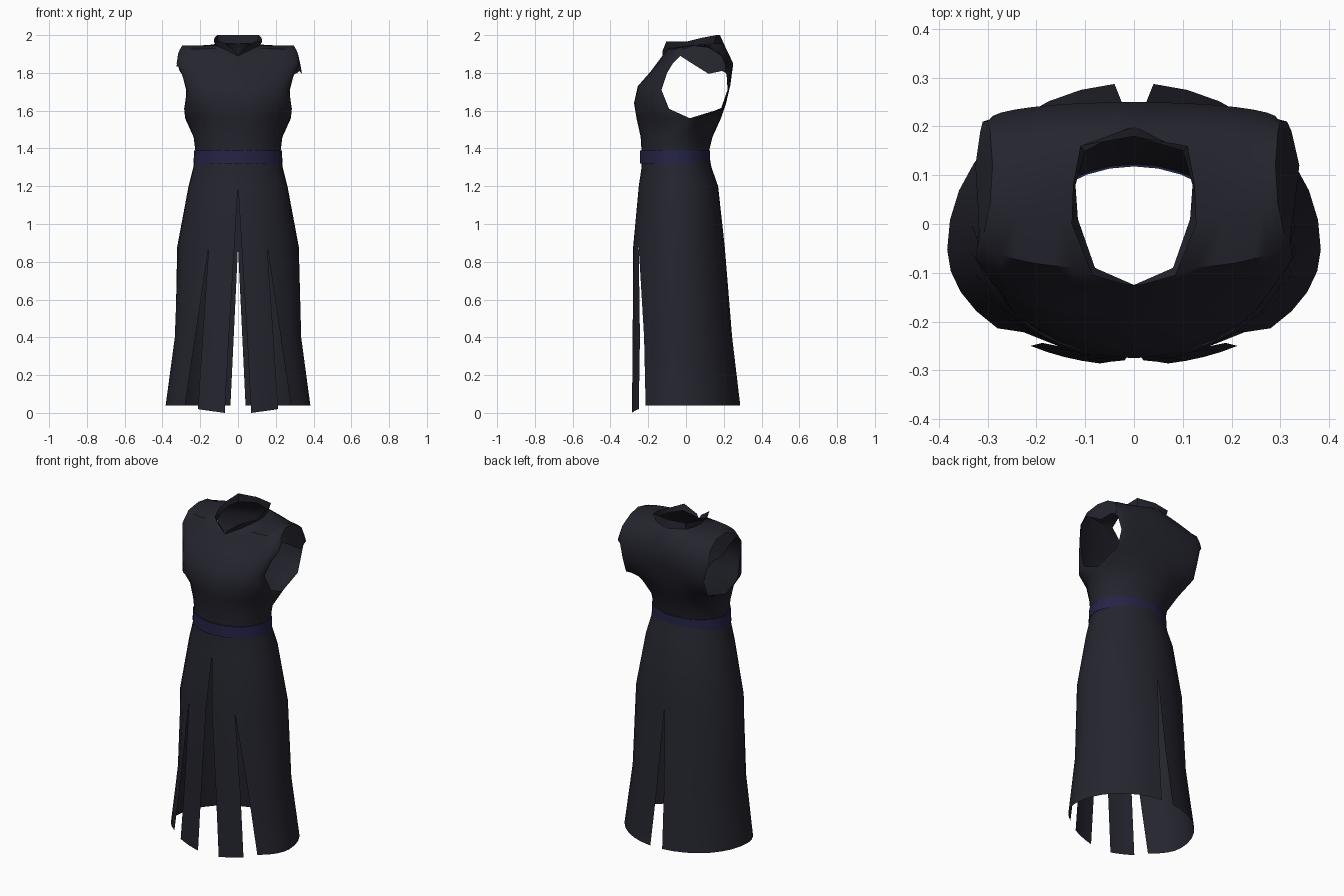
import bpy, bmesh
from math import sin, cos, asin, pi

cube = bpy.data.objects.get("Cube")
if cube:
    bpy.data.objects.remove(cube)


def material(name, rgb):
    m = bpy.data.materials.new(name)
    m.use_nodes = True
    m.diffuse_color = (*rgb, 1)
    m.node_tree.nodes["Principled BSDF"].inputs["Base Color"].default_value = (*rgb, 1)
    return m


CLOTH = material("dark navy cloth", (0.018, 0.018, 0.028))
SASH = material("indigo sash", (0.018, 0.017, 0.062))


def lerp(a, b, t):
    return a + (b - a) * t


def build(name, grids, mat, mirror=True, flip=False):
    """Skin grids of points, mirror them across x and weld the seams."""
    bm = bmesh.new()
    for side in ((1, -1) if mirror else (1,)):
        for grid in grids:
            rows = [[bm.verts.new((x * side, y, z)) for x, y, z in r] for r in grid]
            for r, s in zip(rows, rows[1:]):
                for i in range(len(r) - 1):
                    quad = [r[i], r[i + 1], s[i + 1], s[i]]
                    bm.faces.new(quad if (side > 0) != flip else quad[::-1])
    bmesh.ops.remove_doubles(bm, verts=bm.verts, dist=0.0005)
    me = bpy.data.meshes.new(name)
    bm.to_mesh(me)
    bm.free()
    me.materials.append(mat)
    ob = bpy.data.objects.new(name, me)
    bpy.context.collection.objects.link(ob)
    bpy.ops.object.select_all(action='DESELECT')
    ob.select_set(True)
    bpy.context.view_layer.objects.active = ob
    bpy.ops.object.shade_smooth_by_angle(angle=0.8)
    return ob


# Skirt: elliptical rings (height, half width, front y, back y, middle y)
RINGS = [(1.38, .225, -.235, .12, -.05), (1.3, .237, -.235, .135, -.05),
         (1.2, .262, -.25, .17, -.045), (.88, .322, -.28, .205, -.04),
         (.4, .335, -.285, .245, -.045), (.04, .383, -.29, .289, -.05)]


def on_ring(ring, a):
    z, hx, front, back, mid = ring
    c = cos(a)
    return (hx * sin(a), mid + c * ((front - mid) if c > 0 else (mid - back)), z)


def slit(z, top, x0, x1):
    """x of a slit edge that opens linearly below its top."""
    return lerp(x0, x1, max(0, (top - z) / (top - .04)))


front_panel, side_panel = [], []
side_angle = asin(.155 / .322)
for ring in RINGS:
    z, hx = ring[:2]
    a0 = asin(slit(z, 1.2, 0, .07) / hx)
    a1 = a2 = side_angle
    a3 = pi
    if z < .88:
        a1 = asin(slit(z, .88, .155, .212) / hx)
        a2 = asin(slit(z, .88, .155, .28) / hx)
        a3 = pi - asin(slit(z, .88, 0, .04) / hx)
    fr = [on_ring(ring, lerp(a0, a1, i / 4)) for i in range(5)]
    if z < .1:  # front tabs hang a little lower
        fr = [(x, y, .005 * i) for i, (x, y, _) in enumerate(fr)]
    front_panel.append(fr)
    side_panel.append([on_ring(ring, lerp(a2, a3, i / 12)) for i in range(13)])
build("slit_skirt", [front_panel, side_panel], CLOTH, flip=True)

# Bodice: rows from the front waist over the shoulder to the back waist,
# each running from the centre line or neckline out to the armhole edge
ROWS = [((0, -.235, 1.38), (.225, -.05, 1.38)), ((0, -.24, 1.46), (.235, -.045, 1.46)),
        ((0, -.262, 1.56), (.28, .02, 1.56)), ((0, -.275, 1.64), (.285, -.09, 1.61)),
        ((0, -.255, 1.73), (.27, -.13, 1.71)), ((0, -.185, 1.81), (.3, -.10, 1.80)),
        ((0, -.125, 1.89), (.325, -.07, 1.85)), ((.08, -.09, 1.93), (.31, -.03, 1.92)),
        ((.115, .01, 1.945), (.295, .04, 1.945)), ((.12, .08, 1.95), (.29, .12, 1.935)),
        ((.1, .15, 1.955), (.295, .19, 1.89)), ((0, .2, 1.955), (.3, .21, 1.84)),
        ((0, .25, 1.85), (.295, .215, 1.79)), ((0, .235, 1.74), (.275, .22, 1.71)),
        ((0, .212, 1.64), (.275, .185, 1.61)), ((0, .185, 1.56), (.28, .02, 1.56)),
        ((0, .14, 1.46), (.235, -.045, 1.46)), ((0, .12, 1.38), (.225, -.05, 1.38))]


def arc_row(p, q, n=8):
    out = []
    for i in range(n + 1):
        t = i / n
        a = t * pi / 2
        out.append((lerp(p[0], q[0], sin(a)), lerp(p[1], q[1], 1 - cos(a)),
                    lerp(p[2], q[2], t)))
    return out


build("bodice", [[arc_row(p, q) for p, q in ROWS]], CLOTH)

# Shoulder caps drooping from the top of each armhole, the left one longer
shoulder = [q for _, q in ROWS[6:13]]
DROOP = [0, .03, .10, .14, .08, .04, 0]
for name, side, scale in (("left_shoulder_cap", 1, 1), ("right_shoulder_cap", -1, .72)):
    top = [(side * x, y, z) for x, y, z in shoulder]
    low = [(side * (x + .35 * d * scale), y, z - d * scale)
           for (x, y, z), d in zip(shoulder, DROOP)]
    build(name, [[top, low]], CLOTH, mirror=False, flip=side > 0)

# Standing collar, notched at the front
neck = [p for p, _ in ROWS[6:12]]
rim = [(.015, -.125, 1.915), (.085, -.105, 1.965), (.128, 0, 1.965),
       (.125, .08, 1.985), (.11, .16, 2.0), (0, .18, 2.0)]
build("collar", [[neck, rim]], CLOTH)

# Waist sash with a small lip above and below
sash = []
for z, hx, d in ((1.32, .226, 0), (1.32, .236, .009), (1.355, .234, .009),
                 (1.39, .232, .009), (1.39, .222, 0)):
    ring = (z, hx, -.235 - d, .118 + d, -.05)
    sash.append([on_ring(ring, pi * i / 14) for i in range(15)])
build("waist_sash", [sash], SASH)
